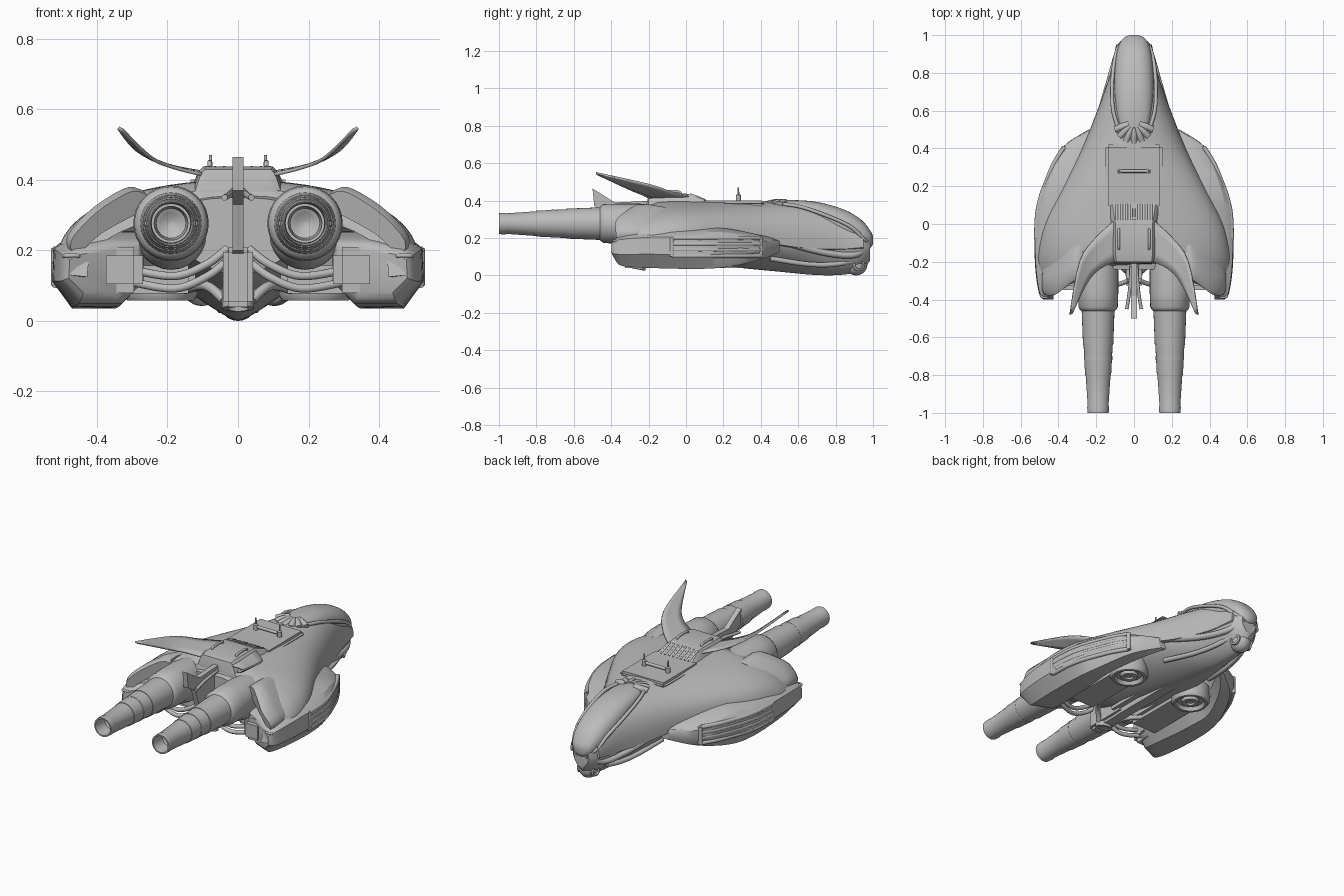
import bpy, bmesh, math
from mathutils import Vector

cube = bpy.data.objects.get("Cube")
if cube:
    bpy.data.objects.remove(cube)

GREY = (.5, .5, .5, 1)
hull_grey = bpy.data.materials.new("hull grey")
hull_grey.use_nodes = True
hull_grey.diffuse_color = GREY
hull_grey.node_tree.nodes["Principled BSDF"].inputs["Base Color"].default_value = GREY


def finish(name, bm, mirror=False, angle=40, thick=0):
    """Turn a bmesh into a smooth shaded, optionally mirrored object."""
    bmesh.ops.recalc_face_normals(bm, faces=bm.faces)
    mesh = bpy.data.meshes.new(name)
    bm.to_mesh(mesh)
    bm.free()
    mesh.materials.append(hull_grey)
    ob = bpy.data.objects.new(name, mesh)
    bpy.context.collection.objects.link(ob)
    if thick:
        ob.modifiers.new("thickness", 'SOLIDIFY').thickness = thick
    if mirror:
        ob.modifiers.new("mirror", 'MIRROR')
    bpy.ops.object.select_all(action='DESELECT')
    ob.select_set(True)
    bpy.context.view_layer.objects.active = ob
    bpy.ops.object.shade_smooth_by_angle(angle=math.radians(angle))
    return ob


def smooth(rows, steps=4):
    """Catmull-Rom interpolation through rows of numbers."""
    out = []
    for i in range(len(rows) - 1):
        a, b, c, d = (rows[max(i - 1, 0)], rows[i], rows[i + 1],
                      rows[min(i + 2, len(rows) - 1)])
        for k in range(steps):
            t = k / steps
            out.append([q + .5 * t * (r - p + t * (2*p - 5*q + 4*r - s + t * (3*(q - r) + s - p)))
                        for p, q, r, s in zip(a, b, c, d)])
    return out + [list(rows[-1])]


def loft(name, rings, closed=True, caps=True, **kw):
    """Skin a list of point rings."""
    bm = bmesh.new()
    vs = [[bm.verts.new(p) for p in ring] for ring in rings]
    n = len(vs[0])
    for a, b in zip(vs, vs[1:]):
        for i in range(n if closed else n - 1):
            j = (i + 1) % n
            bm.faces.new((a[i], a[j], b[j], b[i]))
    if caps:
        bm.faces.new(vs[0])
        bm.faces.new(vs[-1])
    return finish(name, bm, **kw)


def oval(y, w, top, mid, bot, power=1, low=1, n=40):
    """Cross-section with a separate curve above and below the middle."""
    ring = []
    for i in range(n):
        a = math.tau * i / n
        c, s = math.cos(a), math.sin(a)
        e = power if s > 0 else low
        h = top - mid if s > 0 else mid - bot
        ring.append((w * math.copysign(abs(c) ** e, c), y,
                     mid + h * math.copysign(abs(s) ** e, s)))
    return ring


def lathe(name, profile, centre, axis, n=32, **kw):
    """Revolve (radius, distance) pairs around an axis."""
    turn = Vector((0, 0, 1)).rotation_difference(Vector(axis))
    rings = [[Vector(centre) + turn @ Vector((r * math.cos(math.tau * i / n),
              r * math.sin(math.tau * i / n), h)) for i in range(n)] for r, h in profile]
    return loft(name, rings, **kw)


def tube(name, points, radius, **kw):
    """Round tube along a smoothed path."""
    path = [Vector(p) for p in smooth(points, 6)]
    rings = []
    for i, p in enumerate(path):
        d = path[min(i + 1, len(path) - 1)] - path[max(i - 1, 0)]
        q = d.to_track_quat('Z', 'Y')
        rings.append([p + q @ Vector((radius * math.cos(k * math.pi / 5),
                      radius * math.sin(k * math.pi / 5), 0)) for k in range(10)])
    return loft(name, rings, **kw)


def block(name, centre, size, bevel=.01, **kw):
    bm = bmesh.new()
    bmesh.ops.create_cube(bm, size=1)
    for v in bm.verts:
        v.co = Vector(centre) + v.co * Vector(size)
    bmesh.ops.bevel(bm, geom=bm.edges[:], offset=bevel, segments=2, affect='EDGES')
    return finish(name, bm, **kw)


def blob(name, centre, radii, **kw):
    bm = bmesh.new()
    bmesh.ops.create_uvsphere(bm, u_segments=20, v_segments=12, radius=1)
    for v in bm.verts:
        v.co = Vector(centre) + v.co * Vector(radii)
    return finish(name, bm, **kw)


# Inner hull: y, half width, top, middle, bottom
core = [(-.24, .2, .35, .26, .13), (-.1, .25, .37, .24, .09), (.2, .27, .37, .22, .05),
        (.5, .21, .37, .18, .02), (.7, .145, .35, .16, .002), (.85, .11, .31, .15, .005),
        (.94, .085, .27, .15, .03), (.985, .05, .22, .15, .08)]
loft("inner_hull", [oval(*r, power=.8, low=1.3) for r in smooth(core)])

# Arched upper shell, notched at the rear: y, half width, top, edge height
shell = [(-.4, .475, .375, .13), (-.3, .505, .395, .13), (-.18, .515, .4, .15),
         (0, .475, .4, .19), (.2, .375, .4, .2), (.4, .275, .395, .18), (.6, .195, .385, .15),
         (.8, .125, .345, .14), (.95, .095, .26, .15)]
rings = []
for y, w, top, edge in smooth(shell):
    upper, lower = [], []
    for i in range(33):
        a = math.pi * (i / 32 - .5)
        s, c = math.sin(a), abs(math.cos(a))
        back = y + .2 * c * max(0, -y / .4)
        upper.append((w * s, back, edge + (top - edge) * c ** .8))
        lower.append((w * .9 * s, back, edge - .005 + (top - edge - .06) * c ** .8))
    rings.append(upper + lower[::-1])
loft("upper_shell", rings)

# Canopy on the nose with a bony frill behind it
canopy = [(.44, .05, .395, .36, .3), (.55, .085, .403, .36, .3), (.7, .102, .393, .32, .25),
          (.85, .1, .35, .26, .2), (.94, .082, .295, .22, .16), (.985, .055, .24, .2, .15),
          (1, .02, .21, .19, .17)]
loft("canopy", [oval(*r, power=.85) for r in smooth(canopy)])
for i in range(7):
    a = (i - 3) * .4
    x, y = math.sin(a), -math.cos(a)
    tube("canopy_frill", [(.03 * x, .54 + .03 * y, .392), (.07 * x, .54 + .07 * y, .39),
                          (.105 * x, .54 + .11 * y, .38)], .018)

# Chin, jaw knobs and cheek ridges
blob("chin", (0, .91, .058), (.055, .06, .058))
lathe("jaw_knob", [(.032, 0), (.032, .02), (.022, .024), (.018, .016)],
      (.035, .92, .055), (1, .25, 0), mirror=True)
tube("cheek_ridge", [(.03, .975, .16), (.085, .9, .11), (.13, .75, .12), (.19, .55, .17),
                     (.25, .4, .21)], .018, mirror=True)
tube("lower_cheek_ridge", [(.04, .94, .09), (.085, .8, .06), (.12, .65, .06), (.16, .45, .09)],
     .014, mirror=True)
tube("brow_ridge", [(.0, .985, .17), (.07, .955, .19), (.1, .88, .26), (.115, .75, .32),
                    (.11, .6, .37), (.07, .47, .385)], .01, mirror=True)

# Side pods, swept at the rear: y, inner x, outer x, bottom, top
pods = [(-.4, .3, .48, .08, .2), (-.36, .27, .505, .05, .23), (-.2, .27, .525, .04, .25),
        (.05, .29, .522, .035, .255), (.22, .31, .475, .045, .25), (.4, .24, .385, .085, .215),
        (.5, .18, .24, .125, .19)]
pods = smooth(pods)
outline = [(0, .35), (.27, 0), (.77, 0), (1, .35), (.985, .78), (.85, .9), (.4, 1), (0, 1)]
loft("side_pod", [[(a + (b - a) * u, y + .1 * (1 - u) * max(0, -y / .4), lo + (hi - lo) * v)
                   for u, v in outline] for y, a, b, lo, hi in pods], mirror=True, angle=30)

# Louvred vent on the outside of each pod
side = [(b - .01, y) for y, a, b, lo, hi in pods if -.08 < y < .41]
for z in (.105, .137, .168, .2):
    tube("pod_vent_slat", [(x, y, z) for x, y in side[::2]], .012, mirror=True)
for x, y in (side[0], side[-1]):
    tube("pod_vent_frame", [(x, y, .1), (x, y, .205)], .013, mirror=True)

# Rear pod housings, latches and shoulder plates
block("pod_rear_housing", (.335, -.28, .145), (.13, .14, .13), .025, mirror=True, angle=30)
tube("pod_latch", [(.455, -.36, .18), (.455, -.385, .185), (.49, -.385, .185), (.49, -.35, .18)],
     .006, mirror=True)
shoulder = smooth([(.27, .12, .37), (.31, .1, .38), (.37, .055, .35), (.43, .01, .305),
                   (.485, .01, .24), (.47, .02, .2), (.4, .045, .26), (.29, .11, .32)], 3)
loft("shoulder_plate", [[(x - inset, y + dy * spread, z - inset) for x, dy, z in shoulder]
                        for y, inset, spread in ((-.385, .012, 1), (-.36, 0, 1),
                                                 (-.28, 0, .8), (-.16, .015, .5))], mirror=True)

# Underside lift thrusters
lathe("lift_thruster", [(.105, -.08), (.105, 0), (.095, .016), (.08, .016), (.07, -.004),
                        (.05, -.004), (.045, .012), (.025, .012), (.02, .002)],
      (.22, .22, .074), (0, 0, -1), mirror=True)
block("thruster_mount", (.22, .05, .118), (.2, .5, .08), .02, mirror=True)

# Twin cannons with stepped barrels and hollow muzzles
barrel = [(.012, .9), (.03, .915), (.042, .92), (.048, 1), (.056, 1), (.058, .97), (.055, .96),
          (.066, .8), (.069, .8), (.077, .64), (.08, .64), (.087, .46), (.095, .455),
          (.104, .44), (.107, .36), (.107, .25), (.09, .1)]
lathe("cannon", barrel, (.19, 0, .277), (0, -1, 0), mirror=True)
for d in (.7, .55):
    r = .084 - .045 * (d - .5)
    lathe("barrel_band", [(.06, d), (r, d), (r, d + .02), (.06, d + .02)],
          (.19, 0, .277), (0, -1, 0), mirror=True)
blob("cannon_fairing", (.19, -.24, .245), (.1, .14, .1), mirror=True)

# Raised, tapered rear deck with ribs, handles and masts
deck = [(-.21, .1, .39), (-.2, .105, .43), (-.16, .11, .438), (0, .11, .438), (.03, .115, .432),
        (.1, .125, .405), (.13, .125, .39)]
loft("rear_deck", [[(-w - .02, y, .36), (-w, y, z - .012), (.012 - w, y, z),
                    (w - .012, y, z), (w, y, z - .012), (w + .02, y, .36)]
                   for y, w, z in deck], angle=30)
block("spine_panel", (0, .25, .384), (.3, .34, .034), .015)
for i in range(8):
    x = (i - 3.5) * .026
    tube("deck_rib", [(x, .105, .4), (x, .06, .419), (x, .02, .433)], .007)
tube("deck_handle", [(.08, -.03, .43), (.08, -.04, .448), (.08, -.12, .448), (.08, -.13, .43)],
     .007, mirror=True)
tube("cross_bar", [(-.065, .28, .418), (.065, .28, .418)], .009)
lathe("mast", [(.013, 0), (.013, .035), (.005, .04), (.004, .075)], (.078, .28, .395),
      (0, 0, 1), n=12, mirror=True)

# Curved blade wings between a leading and a trailing edge
lead = smooth([(.09, .03, .425), (.2, -.07, .447), (.285, -.2, .49), (.337, -.48, .552)])
trail = smooth([(.1, -.2, .42), (.18, -.24, .44), (.245, -.31, .468), (.325, -.475, .545)])
loft("blade_wing", [[Vector(a).lerp(Vector(b), k / 4) for k in range(5)]
                    for a, b in zip(lead, trail)],
     closed=False, caps=False, mirror=True, thick=.01)

# Central tail fin
fin = [(-.16, .4), (-.38, .39), (-.5, .465), (-.49, .37), (-.42, .33), (-.38, .2), (-.16, .15)]
loft("tail_fin", [[(x, y, z) for y, z in fin] for x in (-.015, .015)], angle=30)
tube("fin_flare", [(.012, -.2, .37), (.022, -.34, .36), (.038, -.45, .35)], .009, mirror=True)

# Keel box, rear port and feed hoses
block("tail_keel", (0, -.2, .125), (.085, .28, .17), .015)
block("belly_keel", (0, .15, .08), (.12, .6, .08), .03)
lathe("keel_port", [(.045, -.05), (.045, .01), (.03, .012), (.026, -.01)],
      (0, -.26, .045), (0, -.2, -1))
for lift in (0, .035):
    tube("feed_hose", [(.03, -.3, .17 + lift), (.09, -.32, .125 + lift), (.18, -.32, .092 + lift),
                       (.3, -.29, .11 + lift)], .012, mirror=True)
tube("belly_hose", [(.04, -.25, .06), (.09, -.2, .1), (.15, -.1, .09)], .014, mirror=True)
